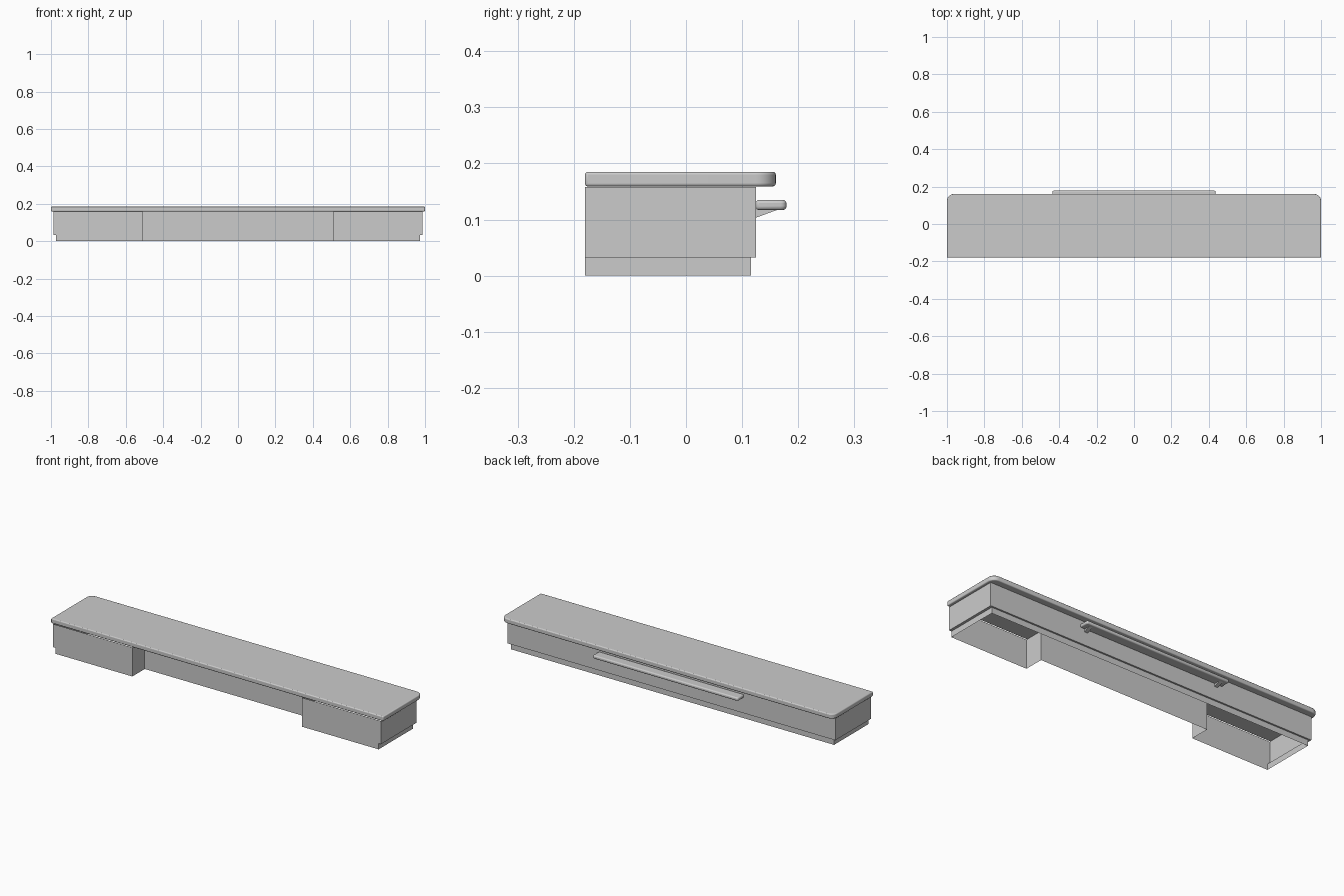
import bpy, bmesh, math

if "Cube" in bpy.data.objects:
    bpy.data.objects.remove(bpy.data.objects["Cube"])

gray = bpy.data.materials.new("plain gray")
gray.diffuse_color = (0.6, 0.6, 0.6, 1)
gray.use_nodes = True
gray.node_tree.nodes["Principled BSDF"].inputs["Base Color"].default_value = gray.diffuse_color


def finish(bm, name, bevel=0.0):
    """Turn a bmesh into a named object, with an optional small edge bevel."""
    bmesh.ops.recalc_face_normals(bm, faces=bm.faces[:])
    mesh = bpy.data.meshes.new(name)
    bm.to_mesh(mesh)
    bm.free()
    obj = bpy.data.objects.new(name, mesh)
    mesh.materials.append(gray)
    bpy.context.collection.objects.link(obj)
    if bevel:
        mod = obj.modifiers.new("soft edges", 'BEVEL')
        mod.width = bevel
        mod.segments = 3
        mod.limit_method = 'ANGLE'
        mod.angle_limit = math.radians(40)
    bpy.ops.object.select_all(action='DESELECT')
    obj.select_set(True)
    bpy.context.view_layer.objects.active = obj
    bpy.ops.object.shade_smooth_by_angle(angle=math.radians(35))
    return obj


def prism(name, outline, offset, bevel=0.0):
    """Extrude a closed 3D outline along an offset vector."""
    bm = bmesh.new()
    face = bm.faces.new([bm.verts.new(p) for p in outline])
    result = bmesh.ops.extrude_face_region(bm, geom=[face], use_keep_orig=True)
    moved = [v for v in result["geom"] if isinstance(v, bmesh.types.BMVert)]
    bmesh.ops.translate(bm, verts=moved, vec=offset)
    return finish(bm, name, bevel)


def rounded_back_outline(w, front, back, r, z, steps=8):
    """Rectangle whose two back corners are rounded."""
    pts = [(-w, front, z), (w, front, z)]
    for cx, start in ((w - r, 0), (r - w, 90)):
        for i in range(steps + 1):
            a = math.radians(start + 90 * i / steps)
            pts.append((cx + r * math.cos(a), back - r + r * math.sin(a), z))
    return pts


# Counter body: hollow shell, open below, with a knee recess in the front
# and a set-back plinth around the ends and back
FRONT, RECESS, KNEE = -0.18, -0.073, 0.51
levels = [(0.972, 0.116, 0.0), (0.972, 0.116, 0.032),
          (0.986, 0.125, 0.032), (0.986, 0.125, 0.158)]
bm = bmesh.new()
rings = []
for w, back, z in levels:
    plan = [(-w, FRONT), (-KNEE, FRONT), (-KNEE, RECESS), (KNEE, RECESS),
            (KNEE, FRONT), (w, FRONT), (w, back), (-w, back)]
    rings.append([bm.verts.new((x, y, z)) for x, y in plan])
for low, high in zip(rings, rings[1:]):
    for i in range(8):
        j = (i + 1) % 8
        quad = [low[i], low[j], high[j], high[i]]
        if bm.faces.get(quad) is None:
            bm.faces.new(quad)
bmesh.ops.remove_doubles(bm, verts=bm.verts[:], dist=1e-5)
finish(bm, "counter_body")

# Worktop slab with rounded back corners
prism("worktop", rounded_back_outline(1.0, FRONT, 0.16, 0.036, 0.159),
      (0, 0, 0.026), bevel=0.005)

# Narrow ledge on the back wall
prism("back_ledge", rounded_back_outline(0.437, 0.124, 0.179, 0.01, 0.117, 4),
      (0, 0, 0.018), bevel=0.006)

# Wedge brackets under the ledge
for side, x in (("left", -0.41), ("right", 0.39)):
    prism("ledge_bracket_" + side,
          [(x, 0.124, 0.103), (x, 0.165, 0.118), (x, 0.124, 0.118)],
          (0.02, 0, 0))
